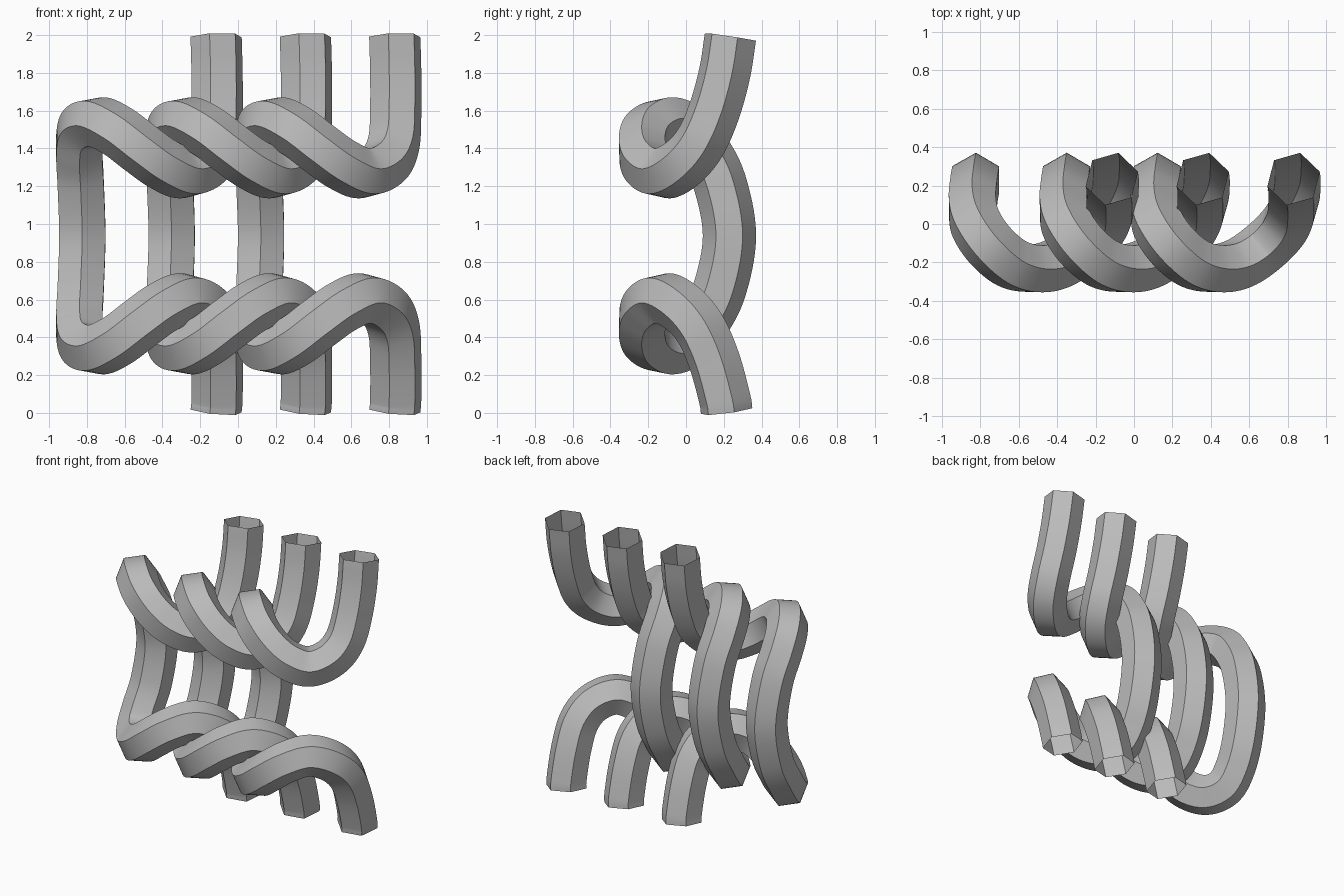
import bpy, bmesh, math
from mathutils import Vector, Quaternion

cube = bpy.data.objects.get("Cube")
if cube:
    bpy.data.objects.remove(cube, do_unlink=True)

STEP = 0.473      # sideways spacing of the strands
MID = 0.9375      # height of the mirror plane
RADIUS = 0.141
SIDES = 6
SAMPLES = 8

# Upper half of one strand, from its top end to the middle of the back
UPPER = [
    (0.83, 0.235, 1.99), (0.835, 0.205, 1.8), (0.835, 0.15, 1.6),
    (0.825, 0.075, 1.43), (0.775, -0.02, 1.32), (0.67, -0.125, 1.268),
    (0.55, -0.205, 1.315), (0.43, -0.232, 1.40), (0.31, -0.205, 1.49),
    (0.20, -0.115, 1.54), (0.125, -0.005, 1.505), (0.105, 0.085, 1.40),
    (0.113, 0.178, 1.22), (0.122, 0.23, MID),
]

gray = bpy.data.materials.new("yarn_gray")
gray.use_nodes = True
color = (0.5, 0.5, 0.5, 1.0)
gray.diffuse_color = color
gray.node_tree.nodes["Principled BSDF"].inputs["Base Color"].default_value = color


def strand_points():
    """Upper half plus its mirror image, cut short at the floor."""
    upper = [Vector(p) for p in UPPER]
    lower = [Vector((p.x, p.y, 2 * MID - p.z)) for p in reversed(upper[1:-1])]
    return upper + lower + [Vector((0.83, 0.215, 0.01))] if lower[-1].z > 0.02 else upper + lower


def smooth_path(points):
    """Catmull-Rom samples through the points."""
    pts = [2 * points[0] - points[1]] + points + [2 * points[-1] - points[-2]]
    path = []
    for a, b, c, d in zip(pts, pts[1:], pts[2:], pts[3:]):
        for i in range(SAMPLES):
            t = i / SAMPLES
            path.append(0.5 * (2 * b + (c - a) * t + (2 * a - 5 * b + 4 * c - d) * t ** 2
                               + (3 * b - a - 3 * c + d) * t ** 3))
    path.append(points[-1])
    return path


def sweep_tube(name, path):
    """Open hexagonal tube carried along the path with least twist."""
    bm = bmesh.new()
    last = len(path) - 1
    tangents = [(path[min(i + 1, last)] - path[max(i - 1, 0)]).normalized()
                for i in range(last + 1)]
    angle = math.radians(16)
    spoke = Vector((math.cos(angle), math.sin(angle), 0))
    previous, old = None, tangents[0]
    for point, tangent in zip(path, tangents):
        spoke.rotate(old.rotation_difference(tangent))
        spoke = (spoke - tangent * spoke.dot(tangent)).normalized()
        ring = []
        for k in range(SIDES):
            turn = Quaternion(tangent, 2 * math.pi * k / SIDES)
            ring.append(bm.verts.new(point + turn @ spoke * RADIUS))
        if previous:
            for k in range(SIDES):
                n = (k + 1) % SIDES
                bm.faces.new((previous[k], previous[n], ring[n], ring[k]))
        previous, old = ring, tangent
    bm.normal_update()
    mesh = bpy.data.meshes.new(name)
    bm.to_mesh(mesh)
    bm.free()
    mesh.materials.append(gray)
    obj = bpy.data.objects.new(name, mesh)
    bpy.context.collection.objects.link(obj)
    return obj


# Three interlocking strands side by side
path = smooth_path(strand_points())
strands = []
for index, label in enumerate(("left", "middle", "right")):
    tube = sweep_tube(label + "_strand", path)
    tube.location.x = -STEP * index
    strands.append(tube)

# Smooth along the length, sharp along the hexagon corners
bpy.ops.object.select_all(action="DESELECT")
for tube in strands:
    tube.select_set(True)
bpy.context.view_layer.objects.active = strands[0]
bpy.ops.object.shade_smooth_by_angle(angle=math.radians(35))
